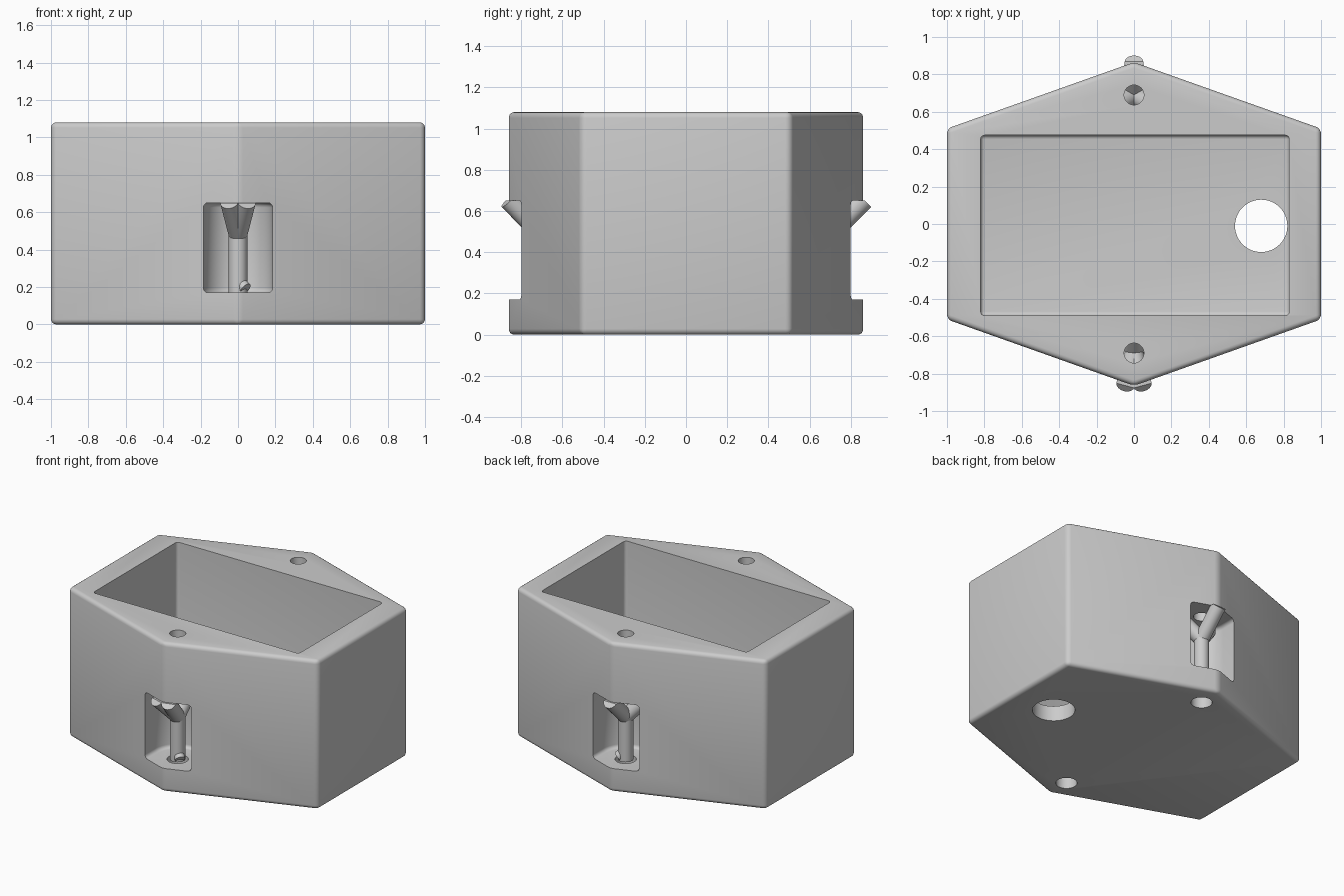
import bpy, bmesh, math
from mathutils import Vector

old = bpy.data.objects.get("Cube")
if old:
    bpy.data.objects.remove(old, do_unlink=True)

grey = bpy.data.materials.new("light_grey")
grey.use_nodes = True
color = (0.6, 0.6, 0.6, 1)
grey.diffuse_color = color
for node in grey.node_tree.nodes:
    if node.type == 'BSDF_PRINCIPLED':
        node.inputs["Base Color"].default_value = color

HEIGHT = 1.08
POST_Y = 0.69
POCKET_LOW, POCKET_TOP = 0.17, 0.65


def activate(ob):
    bpy.ops.object.select_all(action='DESELECT')
    ob.select_set(True)
    bpy.context.view_layer.objects.active = ob


def finish(name, bm):
    bmesh.ops.recalc_face_normals(bm, faces=bm.faces)
    mesh = bpy.data.meshes.new(name)
    bm.to_mesh(mesh)
    bm.free()
    mesh.materials.append(grey)
    ob = bpy.data.objects.new(name, mesh)
    bpy.context.collection.objects.link(ob)
    return ob


def prism(name, outline, low, high, bevel=0):
    """Extrude an outline upwards, rounding all its edges if asked."""
    bm = bmesh.new()
    face = bm.faces.new([bm.verts.new((x, y, low)) for x, y in outline])
    top = bmesh.ops.extrude_face_region(bm, geom=[face])
    moved = [v for v in top["geom"] if isinstance(v, bmesh.types.BMVert)]
    bmesh.ops.translate(bm, verts=moved, vec=(0, 0, high - low))
    bmesh.ops.recalc_face_normals(bm, faces=bm.faces)
    if bevel:
        sharp = [e for e in bm.edges if e.calc_face_angle(0) > 0.25]
        bmesh.ops.bevel(bm, geom=sharp, offset=bevel, segments=4,
                        profile=0.5, affect='EDGES', clamp_overlap=True)
    return finish(name, bm)


def circle(x, y, r, n=48):
    return [(x + r * math.cos(i * math.tau / n), y + r * math.sin(i * math.tau / n))
            for i in range(n)]


def cut(target, cutter):
    mod = target.modifiers.new("cut", 'BOOLEAN')
    mod.operation = 'DIFFERENCE'
    mod.solver = 'EXACT'
    mod.object = cutter
    activate(target)
    bpy.ops.object.modifier_apply(modifier=mod.name)
    bpy.data.objects.remove(cutter, do_unlink=True)


def rod(name, start, end, r=0.05):
    """Round bar between two points, trimmed flat at the pocket ceiling."""
    start, end = Vector(start), Vector(end)
    axis = end - start
    bm = bmesh.new()
    bmesh.ops.create_cone(bm, cap_ends=True, segments=32, radius1=r, radius2=r,
                          depth=axis.length)
    turn = Vector((0, 0, 1)).rotation_difference(axis).to_matrix()
    bmesh.ops.rotate(bm, verts=bm.verts, matrix=turn)
    bmesh.ops.translate(bm, verts=bm.verts, vec=(start + end) / 2)
    if max(v.co.z for v in bm.verts) > POCKET_TOP:
        geom = bm.verts[:] + bm.edges[:] + bm.faces[:]
        bmesh.ops.bisect_plane(bm, geom=geom, plane_co=(0, 0, POCKET_TOP),
                               plane_no=(0, 0, 1), clear_outer=True)
        bmesh.ops.holes_fill(bm, edges=[e for e in bm.edges if e.is_boundary])
    return finish(name, bm)


# Six-sided housing with softened edges
hexagon = [(1, -0.51), (1, 0.51), (0, 0.865), (-1, 0.51), (-1, -0.51), (0, -0.865)]
body = prism("housing", hexagon, 0, HEIGHT, 0.028)

# Open rectangular cavity and the drain hole in its floor
cavity = [(-0.82, -0.49), (0.83, -0.49), (0.83, 0.475), (-0.82, 0.475)]
cut(body, prism("cavity_cutter", cavity, 0.11, HEIGHT + 0.2, 0.022))
cut(body, prism("drain_cutter", circle(0.68, -0.01, 0.14), -0.1, 0.3))

# Round-backed pockets and vertical bores at both points of the hexagon
R = 0.185
for side in (-1, 1):
    y = side * POST_Y
    arc = [(R * math.cos(i * math.pi / 32), y - side * R * math.sin(i * math.pi / 32))
           for i in range(33)]
    outline = arc + [(-R, side * 1.1), (R, side * 1.1)]
    cut(body, prism("pocket_cutter", outline, POCKET_LOW, POCKET_TOP, 0.025))
    cut(body, prism("top_bore_cutter", circle(0, y, 0.053), 0.6, HEIGHT + 0.1))
    cut(body, prism("bottom_bore_cutter", circle(0, y, 0.07), -0.1, 0.25))

objects = [body]

# Hook posts, each with three rising prongs and a small foot
for label, side, angles in (("front", -1, (-105, -75, 90)), ("back", 1, (90, 210, 330))):
    y = side * POST_Y
    objects.append(rod(label + "_post", (0, y, POCKET_LOW), (0, y, 0.5)))
    objects.append(rod(label + "_foot", (0, y, 0.23), (0.04, y + side * 0.03, 0.19), 0.035))
    for i, angle in enumerate(angles):
        a = math.radians(angle)
        reach = 0.175
        # Prongs pointing inwards stay short of the pocket wall
        if side * math.sin(a) < 0:
            reach = 0.13
        tip = (reach * math.cos(a), y + reach * math.sin(a), 0.48 + reach)
        objects.append(rod(f"{label}_prong_{i + 1}", (0, y, 0.48), tip))

for ob in objects:
    activate(ob)
    bpy.ops.object.shade_smooth_by_angle(angle=math.radians(30))
